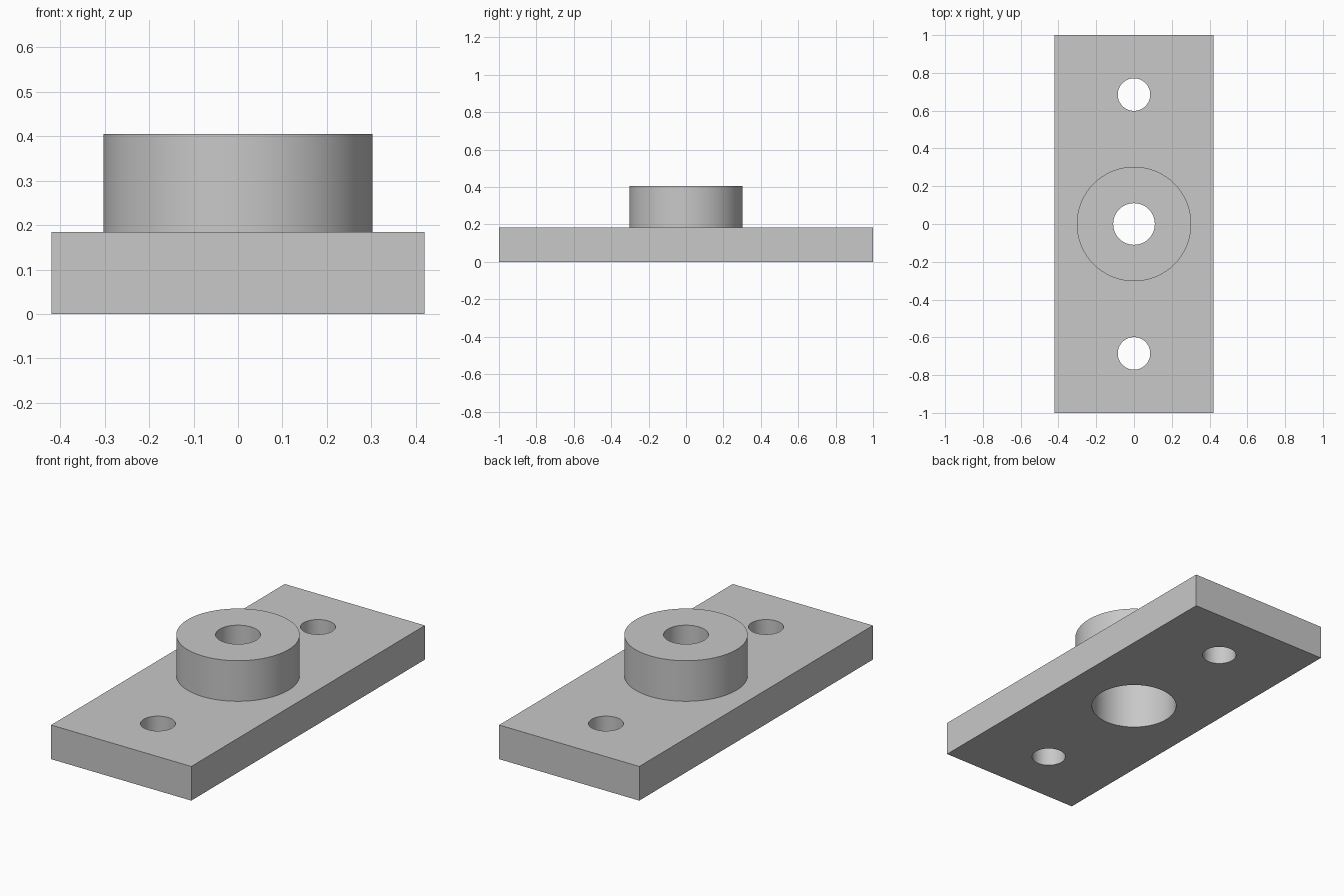
import bpy
import math

cube = bpy.data.objects.get("Cube")
if cube:
    bpy.data.objects.remove(cube, do_unlink=True)

PLATE_TOP, BOSS_TOP = 0.185, 0.405
COUNTERBORE_TOP = 0.26
MARGIN = 0.05

grey = bpy.data.materials.new("plain grey")
grey.use_nodes = True
grey.diffuse_color = (0.58, 0.58, 0.58, 1)
grey.node_tree.nodes["Principled BSDF"].inputs["Base Color"].default_value = grey.diffuse_color


def cylinder(name, radius, bottom, top, y=0):
    bpy.ops.mesh.primitive_cylinder_add(
        vertices=96, radius=radius, depth=top - bottom, location=(0, y, (bottom + top) / 2))
    obj = bpy.context.object
    obj.name = name
    obj.data.materials.append(grey)
    return obj


def combine(target, tool, operation):
    mod = target.modifiers.new(tool.name, 'BOOLEAN')
    mod.operation = operation
    mod.solver = 'EXACT'
    mod.object = tool
    bpy.context.view_layer.objects.active = target
    bpy.ops.object.modifier_apply(modifier=mod.name)
    bpy.data.objects.remove(tool, do_unlink=True)


# Rectangular base plate
bpy.ops.mesh.primitive_cube_add(size=1, location=(0, 0, PLATE_TOP / 2))
plate = bpy.context.object
plate.name = "flanged_mounting_plate"
plate.scale = (0.84, 2, PLATE_TOP)
bpy.ops.object.transform_apply(location=True, rotation=False, scale=True)
plate.data.materials.append(grey)

# Round boss, sunk into the plate so the two fuse cleanly
combine(plate, cylinder("boss", 0.303, PLATE_TOP / 2, BOSS_TOP), 'UNION')

# Central bore, wider from below
combine(plate, cylinder("bore", 0.11, -MARGIN, BOSS_TOP + MARGIN), 'DIFFERENCE')
combine(plate, cylinder("counterbore", 0.217, -MARGIN, COUNTERBORE_TOP), 'DIFFERENCE')

# Bolt holes at both ends
for y in (-0.685, 0.685):
    combine(plate, cylinder("bolt_hole", 0.086, -MARGIN, PLATE_TOP + MARGIN, y), 'DIFFERENCE')

# Smooth round walls, crisp rims
bpy.ops.object.select_all(action='DESELECT')
plate.select_set(True)
bpy.context.view_layer.objects.active = plate
bpy.ops.object.shade_smooth_by_angle(angle=math.radians(30))
